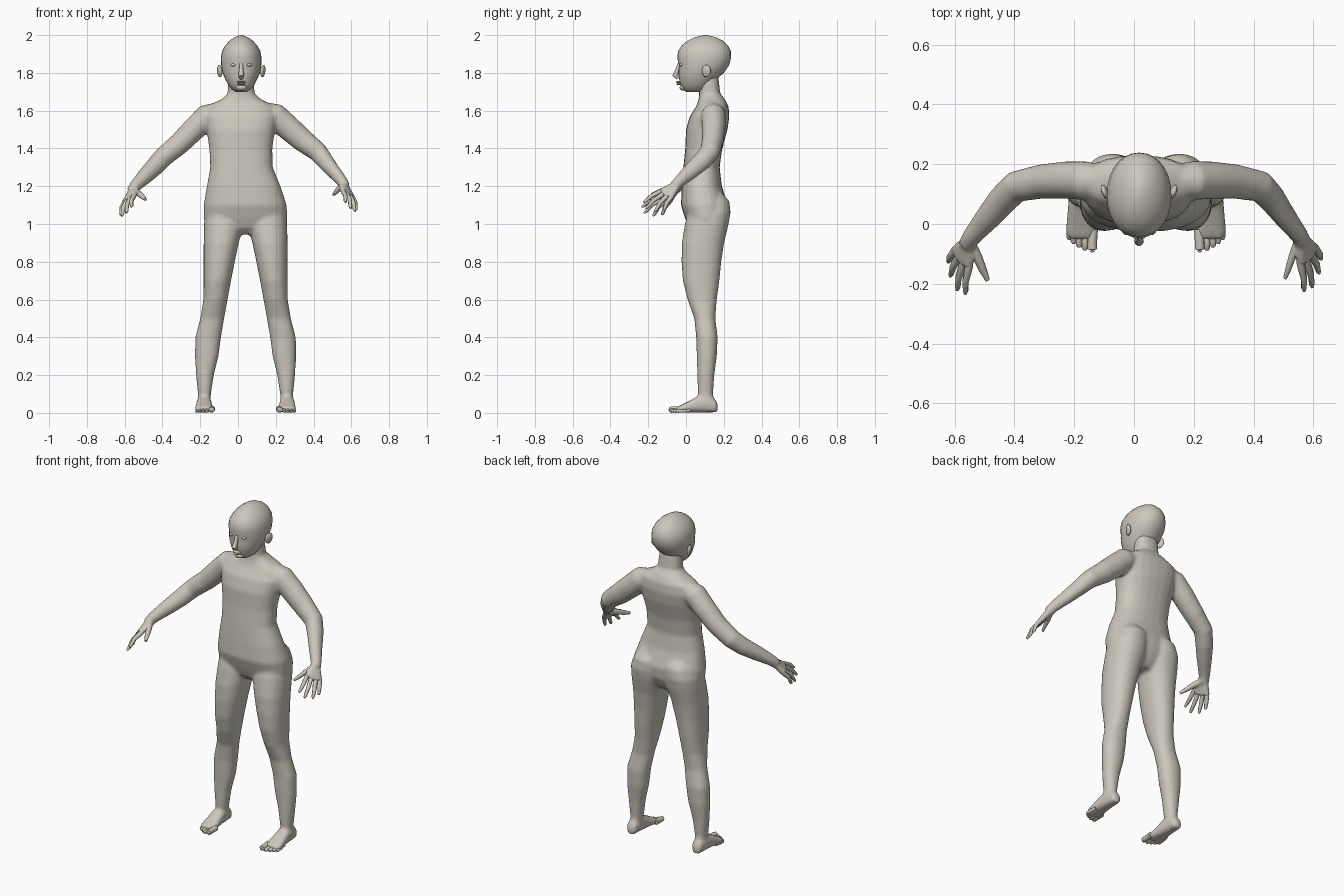
import bpy, bmesh, math
from mathutils import Vector

skin = bpy.data.materials.new("warm_grey")
skin.diffuse_color = (0.60, 0.57, 0.50, 1)


def finish(bm, name, angle=60):
    bmesh.ops.recalc_face_normals(bm, faces=bm.faces)
    me = bpy.data.meshes.new(name)
    bm.to_mesh(me)
    bm.free()
    me.materials.append(skin)
    ob = bpy.data.objects.new(name, me)
    bpy.context.collection.objects.link(ob)
    bpy.ops.object.select_all(action='DESELECT')
    ob.select_set(True)
    bpy.context.view_layer.objects.active = ob
    bpy.ops.object.shade_smooth_by_angle(angle=math.radians(angle))
    return ob


def skin_rings(bm, rings):
    vs = [[bm.verts.new(p) for p in r] for r in rings]
    n = len(vs[0])
    for a, b in zip(vs, vs[1:]):
        for i in range(n):
            bm.faces.new((a[i], a[(i + 1) % n], b[(i + 1) % n], b[i]))
    bm.faces.new(vs[0][::-1])
    bm.faces.new(vs[-1])


def oval(c, u, v, n, power=2.0):
    pts = []
    for i in range(n):
        a = 2 * math.pi * i / n
        ca, sa = math.cos(a), math.sin(a)
        pts.append(c + u * math.copysign(abs(ca) ** (2 / power), ca)
                   + v * math.copysign(abs(sa) ** (2 / power), sa))
    return pts


def stack(bm, rows, place=lambda p: p, n=24, power=2.2):
    """Horizontal ovals from rows of (z, left, right, front, back)."""
    rings = []
    for z, l, r, f, b in rows:
        c = Vector(((l + r) / 2, (f + b) / 2, z))
        ring = oval(c, Vector(((r - l) / 2, 0, 0)), Vector((0, (b - f) / 2, 0)), n, power)
        rings.append([place(p) for p in ring])
    skin_rings(bm, rings)


def tube(bm, path, place=lambda p: p, n=12):
    """Round tube through (x, y, z, radius) points."""
    pts = [Vector(p[:3]) for p in path]
    rings = []
    for i, p in enumerate(pts):
        d = (pts[min(i + 1, len(pts) - 1)] - pts[max(i - 1, 0)]).normalized()
        u = d.cross(Vector((0, 1, 0.3))).normalized()
        v = d.cross(u)
        rings.append([place(q) for q in oval(p, u * path[i][3], v * path[i][3], n)])
    skin_rings(bm, rings)


def blob(bm, centre, size, seg=14):
    res = bmesh.ops.create_uvsphere(bm, u_segments=seg, v_segments=seg // 2 + 1, radius=1)
    for v in res["verts"]:
        v.co = Vector(centre) + Vector(a * b for a, b in zip(v.co, size))


# Left side is the pattern; the right arm is raised slightly in the pose
def arm_left(p):
    return p


def arm_right(p):
    t = min(max((-p.x - 0.15) / 0.2, 0), 1)
    w = min(max((-p.x - 0.42) / 0.12, 0), 1)
    return Vector((-p.x + 0.03 - 0.025 * w, p.y + 0.01 * w, p.z + 0.025 * t))


def leg_left(p):
    return p


def leg_right(p):
    return Vector((0.08 - p.x, p.y, p.z))


ARMS = (("left", arm_left), ("right", arm_right))
LEGS = (("left", leg_left), ("right", leg_right))

# ---- Body: torso, arms, palms, legs and feet blended together ----
body = bmesh.new()
stack(body, [
    (0.945, -0.07, 0.15, 0.05, 0.16), (0.98, -0.16, 0.24, 0.015, 0.19),
    (1.03, -0.182, 0.262, -0.005, 0.215), (1.10, -0.182, 0.258, -0.027, 0.222),
    (1.20, -0.165, 0.225, -0.022, 0.19), (1.30, -0.147, 0.184, -0.014, 0.178),
    (1.40, -0.152, 0.182, -0.004, 0.192), (1.50, -0.167, 0.197, 0.0, 0.22),
    (1.57, -0.18, 0.21, 0.02, 0.23), (1.625, -0.16, 0.19, 0.055, 0.225),
    (1.662, -0.085, 0.12, 0.068, 0.205), (1.69, -0.055, 0.088, 0.07, 0.182),
    (1.74, -0.053, 0.085, 0.068, 0.176), (1.79, -0.05, 0.08, 0.07, 0.17)], power=2.35)

ARM = [(-0.09, 0.145, 1.60, 0.05), (-0.165, 0.145, 1.57, 0.066), (-0.23, 0.147, 1.505, 0.063),
       (-0.31, 0.142, 1.425, 0.058), (-0.395, 0.125, 1.355, 0.053), (-0.44, 0.08, 1.305, 0.05),
       (-0.49, 0.02, 1.255, 0.043), (-0.545, -0.045, 1.20, 0.032), (-0.56, -0.07, 1.175, 0.03)]
WRIST = (-0.553, -0.05, 1.19)
# Knuckle and tip of each finger, from index to little finger
FINGERS = [((-0.553, -0.145, 1.145), (-0.565, -0.235, 1.09)),
           ((-0.573, -0.135, 1.130), (-0.592, -0.222, 1.058)),
           ((-0.590, -0.115, 1.118), (-0.615, -0.175, 1.042)),
           ((-0.602, -0.092, 1.112), (-0.622, -0.128, 1.048))]
THUMB = [(-0.545, -0.07, 1.175, 0.018), (-0.522, -0.115, 1.158, 0.016),
         (-0.505, -0.155, 1.143, 0.013), (-0.49, -0.188, 1.130, 0.008)]
for side, place in ARMS:
    tube(body, ARM, place, 16)
    for k, tip in FINGERS:
        tube(body, [WRIST + (0.02,), k + (0.0165,)], place)
    tube(body, THUMB[:2], place)

LEG = [(0.03, -0.207, -0.15, 0.075, 0.158), (0.10, -0.212, -0.143, 0.063, 0.143),
       (0.20, -0.222, -0.128, 0.06, 0.15), (0.30, -0.228, -0.103, 0.057, 0.163),
       (0.40, -0.226, -0.090, 0.054, 0.168), (0.50, -0.20, -0.073, 0.044, 0.155),
       (0.60, -0.183, -0.055, 0.008, 0.163), (0.70, -0.182, -0.037, -0.017, 0.177),
       (0.80, -0.182, -0.017, -0.024, 0.187), (0.90, -0.182, 0.004, -0.022, 0.202),
       (1.00, -0.180, 0.030, -0.006, 0.226), (1.06, -0.174, 0.030, 0.01, 0.236),
       (1.12, -0.15, 0.025, 0.03, 0.23), (1.18, -0.11, 0.0, 0.06, 0.18)]
# Foot sections: y, centre x, half width, height
FOOT = [(0.168, -0.179, 0.018, 0.045), (0.155, -0.179, 0.031, 0.07), (0.11, -0.18, 0.037, 0.095),
        (0.06, -0.18, 0.041, 0.085), (0.01, -0.18, 0.046, 0.058), (-0.03, -0.178, 0.050, 0.038),
        (-0.052, -0.174, 0.046, 0.026)]
for side, place in LEGS:
    stack(body, LEG, place)
    skin_rings(body, [[place(p) for p in oval(Vector((cx, y, h / 2 + 0.002)), Vector((w, 0, 0)),
                                              Vector((0, 0, h / 2)), 16, 2.6)]
                      for y, cx, w, h in FOOT])
ob = finish(body, "body")
m = ob.modifiers.new("blend", 'REMESH')
m.mode = 'VOXEL'
m.voxel_size = 0.009
m.use_smooth_shade = True
m = ob.modifiers.new("soften", 'SMOOTH')
m.factor = 0.5
m.iterations = 6
for name in ("blend", "soften"):
    bpy.ops.object.modifier_apply(modifier=name)

# ---- Fingers and thumbs ----
for side, place in ARMS:
    bm = bmesh.new()
    for k, tip in FINGERS:
        a, b = Vector(k), Vector(tip)
        bend = a.lerp(b, 0.5) + Vector((-0.005, -0.003, 0.006))
        tube(bm, [(*(a + (a - b) * 0.25), 0.012), (*a, 0.0135), (*bend, 0.0115),
                  (*a.lerp(b, 0.88), 0.009), (*b, 0.005)], place, 8)
    tube(bm, THUMB, place, 8)
    finish(bm, side + "_fingers")

# ---- Toes, from big to little ----
TOES = [(-0.140, -0.092, 0.0165), (-0.164, -0.088, 0.0115), (-0.184, -0.078, 0.011),
        (-0.202, -0.066, 0.0105), (-0.217, -0.052, 0.010)]
for side, place in LEGS:
    bm = bmesh.new()
    for x, y, r in TOES:
        tube(bm, [(x + 0.004, y + 0.075, r + 0.004, r), (x, y + 0.03, r + 0.001, r),
                  (x, y + 0.008, r, r * 0.95), (x, y, r * 0.8, r * 0.5)], place, 8)
    finish(bm, side + "_toes")

# ---- Head ----
CX = 0.017
bm = bmesh.new()
HEAD = [(1.700, 0.03, 0.0, 0.09), (1.712, 0.05, -0.018, 0.12), (1.735, 0.068, -0.028, 0.14),
        (1.765, 0.084, -0.036, 0.162), (1.80, 0.099, -0.040, 0.20), (1.84, 0.106, -0.038, 0.228),
        (1.88, 0.108, -0.046, 0.239), (1.915, 0.101, -0.042, 0.238), (1.945, 0.085, -0.022, 0.222),
        (1.97, 0.062, 0.008, 0.195), (1.988, 0.036, 0.045, 0.16), (2.0, 0.008, 0.09, 0.115)]
stack(bm, [(z, CX - w, CX + w, f, b) for z, w, f, b in HEAD], n=28, power=2.1)
finish(bm, "head")

# ---- Face: nose, lips, chin, cheeks and closed eyes ----
bm = bmesh.new()
tube(bm, [(CX, -0.034, 1.85, 0.009), (CX, -0.048, 1.81, 0.012), (CX, -0.058, 1.788, 0.016),
          (CX, -0.042, 1.772, 0.010)], n=10)
finish(bm, "nose")
bm = bmesh.new()
blob(bm, (CX, -0.036, 1.752), (0.024, 0.018, 0.006))
blob(bm, (CX, -0.033, 1.741), (0.020, 0.018, 0.006))
finish(bm, "lips")
bm = bmesh.new()
blob(bm, (CX, -0.014, 1.722), (0.030, 0.020, 0.016))
finish(bm, "chin")
for side, s in (("left", -1), ("right", 1)):
    bm = bmesh.new()
    blob(bm, (CX + s * 0.04, -0.024, 1.842), (0.017, 0.013, 0.008))
    finish(bm, side + "_eyelid")
    # Ear: flat tilted oval with a raised rim
    bm = bmesh.new()
    blob(bm, (CX + s * 0.107, 0.108, 1.81), (0.012, 0.024, 0.033))
    for v in bm.verts:
        v.co.x += s * (max(v.co.y - 0.09, 0) * 0.3 + max(v.co.z - 1.79, 0) * 0.1)
    finish(bm, side + "_ear")
